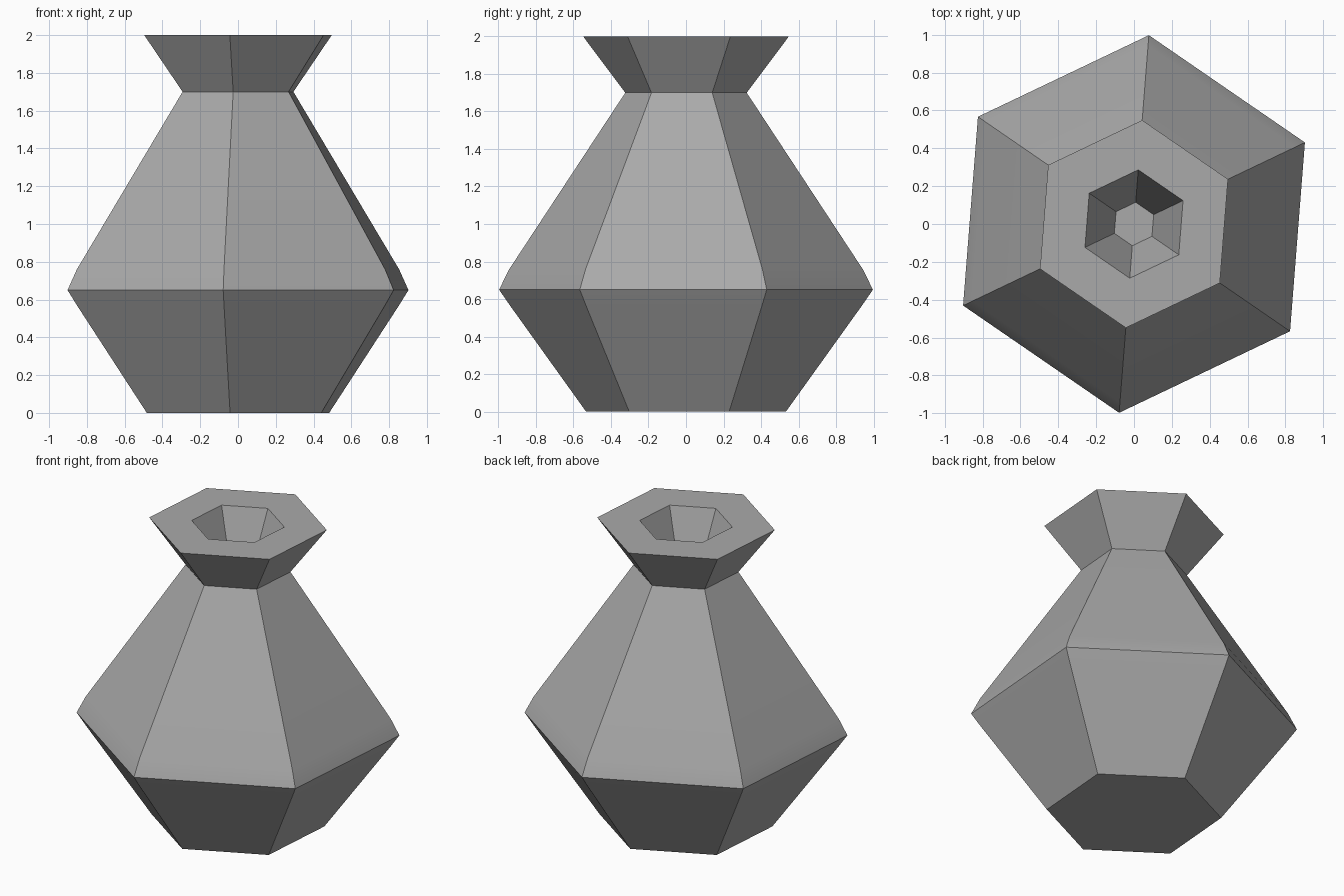
import bpy
import bmesh
from math import cos, sin, pi, radians

old = bpy.data.objects.get("Cube")
if old:
    bpy.data.objects.remove(old, do_unlink=True)

SIDES = 6
TURN = radians(25.5)

# Plain stone colour
stone = bpy.data.materials.new("grey_stone")
stone.use_nodes = True
colour = (0.4, 0.4, 0.4, 1.0)
stone.diffuse_color = colour
stone.node_tree.nodes["Principled BSDF"].inputs["Base Color"].default_value = colour

# Profile (radius, height): foot, rounded belly, neck, rim, mouth, mouth floor
profile = [
    (0.535, 0.0),
    (0.945, 0.57), (1.0, 0.65), (0.945, 0.76),
    (0.325, 1.7),
    (0.55, 2.0),
    (0.287, 2.0),
    (0.115, 1.6),
]


def add_ring(bm, radius, z):
    angles = [TURN + 2 * pi * i / SIDES for i in range(SIDES)]
    return [bm.verts.new((radius * cos(a), radius * sin(a), z)) for a in angles]


# Six-sided vase body
bm = bmesh.new()
rings = [add_ring(bm, r, z) for r, z in profile]
for low, high in zip(rings, rings[1:]):
    for i in range(SIDES):
        j = (i + 1) % SIDES
        bm.faces.new((low[i], low[j], high[j], high[i]))
bm.faces.new(list(reversed(rings[0])))
bm.faces.new(rings[-1])
bmesh.ops.recalc_face_normals(bm, faces=bm.faces)

mesh = bpy.data.meshes.new("vase")
bm.to_mesh(mesh)
bm.free()
mesh.materials.append(stone)
vase = bpy.data.objects.new("vase", mesh)
bpy.context.collection.objects.link(vase)

# Soft belly, crisp corners
bpy.ops.object.select_all(action="DESELECT")
vase.select_set(True)
bpy.context.view_layer.objects.active = vase
bpy.ops.object.shade_smooth_by_angle(angle=radians(42))
weighted = vase.modifiers.new("flat_panels", "WEIGHTED_NORMAL")
weighted.keep_sharp = True
